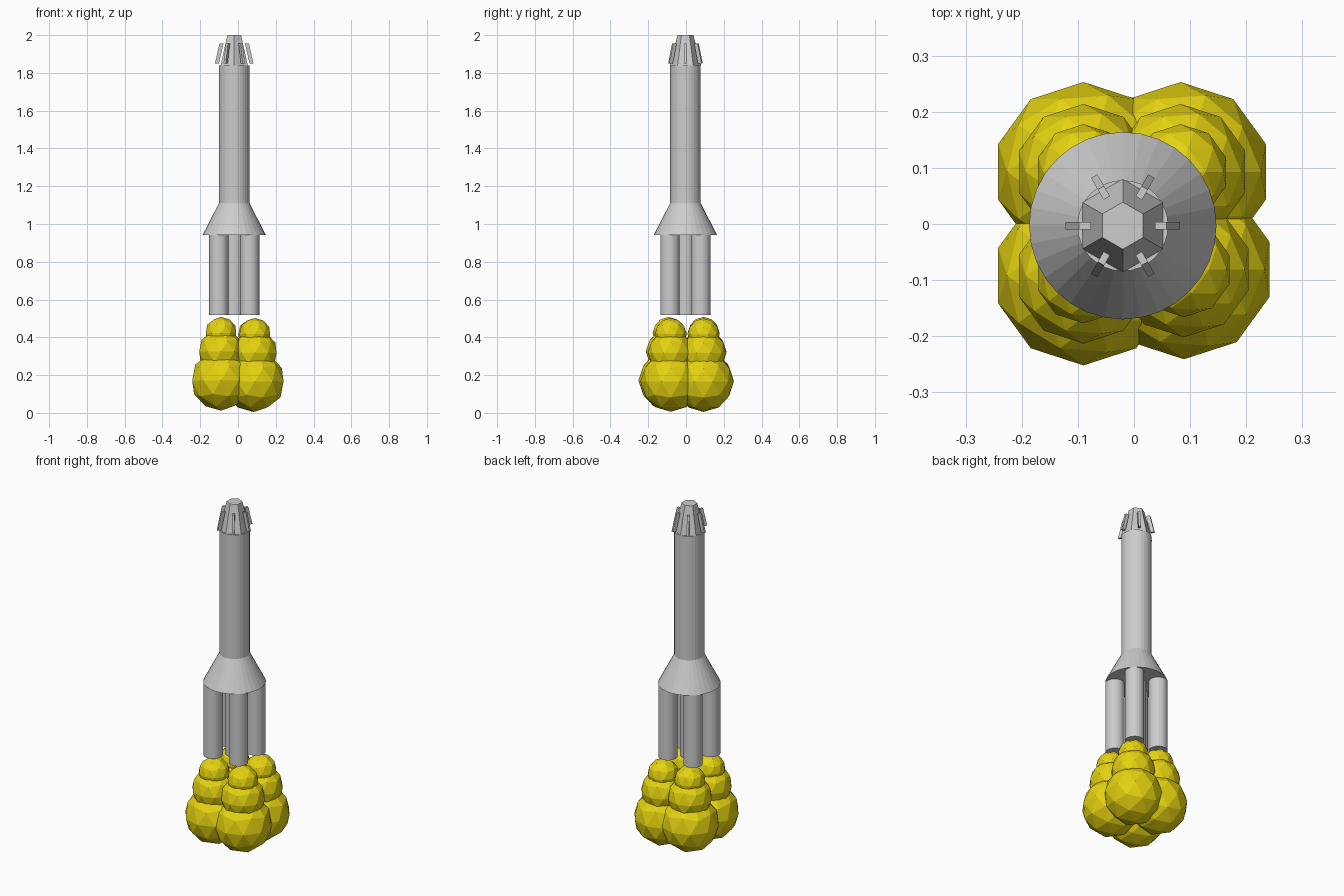
import bpy, bmesh, math
from mathutils import Matrix, Vector

if "Cube" in bpy.data.objects:
    bpy.data.objects.remove(bpy.data.objects["Cube"])


def material(name, rgb):
    m = bpy.data.materials.new(name)
    m.diffuse_color = (*rgb, 1)
    m.use_nodes = True
    m.node_tree.nodes["Principled BSDF"].inputs["Base Color"].default_value = m.diffuse_color
    return m


GREY = material("light grey", (0.61, 0.61, 0.61))
YELLOW = material("flame yellow", (0.78, 0.65, 0.005))
CX, CY = -0.02, -0.003          # rocket axis


def finish(bm, name, mat):
    bmesh.ops.recalc_face_normals(bm, faces=bm.faces)
    me = bpy.data.meshes.new(name)
    bm.to_mesh(me)
    bm.free()
    me.materials.append(mat)
    ob = bpy.data.objects.new(name, me)
    bpy.context.collection.objects.link(ob)
    return ob


def tube(name, x, y, z0, z1, r0, r1, sides=32, turn=0.0):
    """Capped cylinder or frustum between two heights."""
    bm = bmesh.new()
    mat = Matrix.Translation((x, y, (z0 + z1) / 2)) @ Matrix.Rotation(turn, 4, 'Z')
    bmesh.ops.create_cone(bm, cap_ends=True, segments=sides, radius1=r0,
                          radius2=r1, depth=z1 - z0, matrix=mat)
    return finish(bm, name, GREY)


# Main body, flared skirt and six-sided nose
tube("body", CX, CY, 1.11, 1.84, 0.081, 0.081)
tube("skirt", CX, CY, 0.943, 1.11, 0.167, 0.081)
tube("nose", CX, CY, 1.84, 2.0, 0.083, 0.042, 6)

# Five engine tubes: one central, four at the corners
tube("engine_centre", CX, CY, 0.517, 0.943, 0.051, 0.051)
for sx in (-1, 1):
    for sy in (-1, 1):
        tube("engine_corner", CX + sx * 0.082, CY + sy * 0.082, 0.517, 0.943, 0.051, 0.051)

# Six slanted bars around the nose
for k in range(6):
    bm = bmesh.new()
    rot = Matrix.Translation((CX, CY, 0)) @ Matrix.Rotation(k * math.pi / 3, 4, 'Z')
    bmesh.ops.create_cube(bm, size=1)
    for v in bm.verts:
        top, outer = v.co.z > 0, v.co.x > 0
        r = (0.057 if top else 0.081) + (0.021 if outer else 0)
        v.co = rot @ Vector((r, v.co.y * 0.013, 1.955 if top else 1.85))
    finish(bm, "nose_bar", GREY)

# Four exhaust plumes, each three faceted puffs (radius, height)
for x, y, dz in ((-0.09, 0.093, 0.002), (0.083, 0.093, -0.005),
                 (0.089, -0.081, -0.004), (-0.09, -0.092, 0.002)):
    bm = bmesh.new()
    for r, z in ((0.16, 0.17), (0.121, 0.322), (0.085, 0.421)):
        bmesh.ops.create_icosphere(bm, subdivisions=2, radius=r,
                                   matrix=Matrix.Translation((x, y, z + dz)))
    finish(bm, "exhaust_plume", YELLOW)
